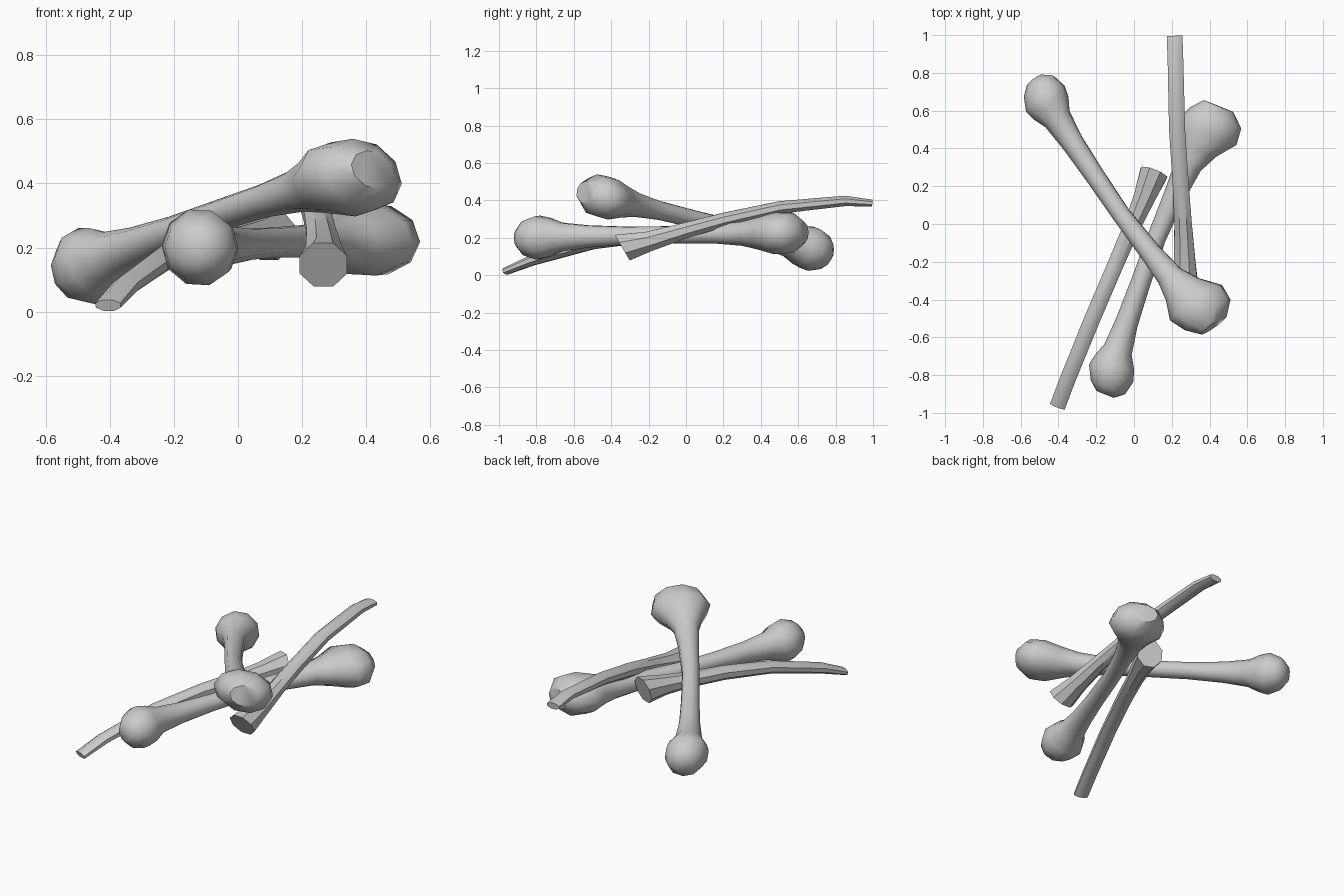
import bpy, bmesh, math
from mathutils import Vector

if "Cube" in bpy.data.objects:
    bpy.data.objects.remove(bpy.data.objects["Cube"])

def loft(name, rings, sides, roll=0.0, angle=50):
    """Skin rings of (centre, width vector, height vector) and cap both ends."""
    bm = bmesh.new()
    loops = []
    for c, w, h in rings:
        loop = []
        for i in range(sides):
            a = 2 * math.pi * i / sides + roll
            loop.append(bm.verts.new(c + w * math.cos(a) + h * math.sin(a)))
        loops.append(loop)
    for a, b in zip(loops, loops[1:]):
        for i in range(sides):
            j = (i + 1) % sides
            bm.faces.new((a[i], a[j], b[j], b[i]))
    bm.faces.new(loops[0])
    bm.faces.new(loops[-1])
    bmesh.ops.recalc_face_normals(bm, faces=bm.faces[:])
    me = bpy.data.meshes.new(name)
    bm.to_mesh(me)
    bm.free()
    ob = bpy.data.objects.new(name, me)
    bpy.context.collection.objects.link(ob)
    bpy.ops.object.select_all(action='DESELECT')
    ob.select_set(True)
    bpy.context.view_layer.objects.active = ob
    bpy.ops.object.shade_smooth_by_angle(angle=math.radians(angle))
    return ob

# Long bone profile: distance along, sideways bow, half width, half height
BONE = [(-.115, 0, .05, .05), (-.075, 0, .098, .095), (0, -.012, .126, .122),
        (.06, -.016, .112, .108), (.13, -.025, .078, .08), (.28, -.035, .061, .062),
        (.5, -.045, .053, .05), (.75, -.055, .05, .048), (1.0, -.05, .058, .052),
        (1.17, -.042, .072, .068), (1.27, -.03, .108, .09), (1.37, -.014, .17, .115),
        (1.46, -.002, .148, .112), (1.525, -.01, .085, .06)]

def long_bone(name, head, end, side):
    head, end = Vector(head), Vector(end)
    d = (end - head).normalized()
    side = Vector(side)
    side = (side - d * side.dot(d)).normalized()
    up = d.cross(side)
    rings = [(head + d * s + side * u, side * w, up * h) for s, u, w, h in BONE]
    return loft(name, rings, 10)

# Two crossed long bones
long_bone("upper_long_bone", (-.46, .67, .14), (.37, -.45, .42), (.78, .58, -.2))
long_bone("lower_long_bone", (-.11, -.795, .2), (.42, .53, .225), (.93, -.37, -.05))

# Rib cross-sections: half width, half height from thin tip to broad end
RIB = [(.045, .02), (.045, .03), (.046, .036), (.046, .041),
       (.05, .045), (.062, .058), (.08, .085)]

def rib(name, path):
    pts = [Vector(p) for p in path]
    rings = []
    for i, (p, (w, h)) in enumerate(zip(pts, RIB)):
        t = (pts[min(i + 1, len(pts) - 1)] - pts[max(i - 1, 0)]).normalized()
        side = t.cross(Vector((0, 0, 1))).normalized()
        up = side.cross(t)
        if i == len(pts) - 1:
            up = (up + t * .3).normalized()   # slanted broken end
        rings.append((p, side * w, up * h))
    return loft(name, rings, 8, math.pi / 8, 40)

# Two curved ribs
rib("right_rib", [(.215, .995, .385), (.22, .85, .397), (.228, .5, .362), (.248, .2, .295),
                  (.26, 0, .24), (.268, -.2, .18), (.266, -.34, .147)])
rib("left_rib", [(-.405, -.965, .02), (-.35, -.82, .08), (-.22, -.5, .172), (-.1, -.22, .212),
                 (-.005, 0, .225), (.055, .14, .232), (.105, .27, .238)])
